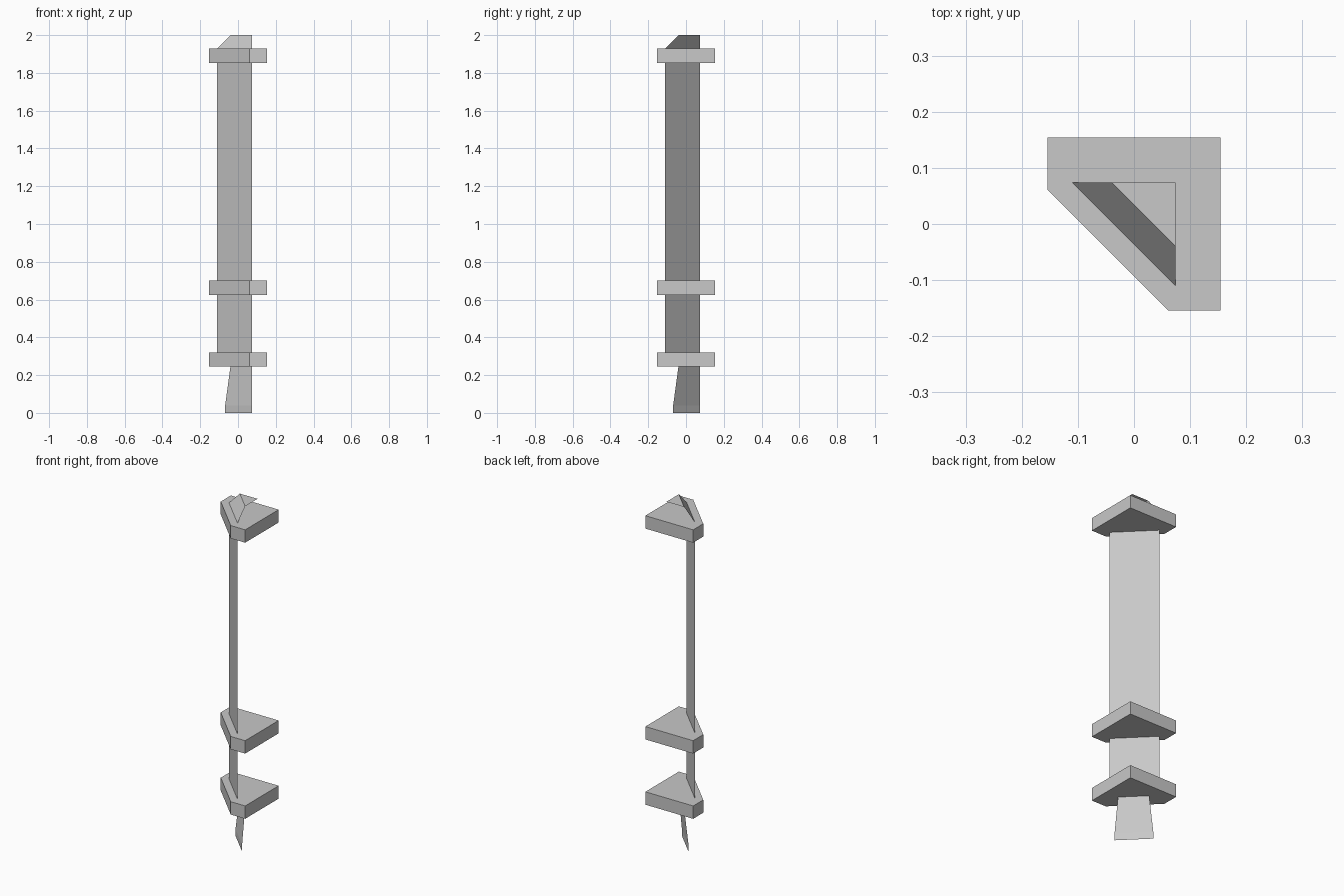
import bpy
import bmesh

cube = bpy.data.objects.get("Cube")
if cube:
    bpy.data.objects.remove(cube, do_unlink=True)

grey = bpy.data.materials.new("light_grey")
grey.use_nodes = True
colour = (0.58, 0.58, 0.58, 1)
grey.diffuse_color = colour
grey.node_tree.nodes["Principled BSDF"].inputs["Base Color"].default_value = colour

WALL = 0.074   # where the thin sheets meet the two walls
HALF = 0.154   # half width of a shelf


def finish(name, bm):
    mesh = bpy.data.meshes.new(name)
    bm.to_mesh(mesh)
    bm.free()
    mesh.materials.append(grey)
    obj = bpy.data.objects.new(name, mesh)
    bpy.context.collection.objects.link(obj)


def corner_sheet(name, profile, closed_top=False):
    """Thin sheet across the corner; profile holds (reach, height) pairs."""
    bm = bmesh.new()
    rows = [(bm.verts.new((-r, WALL, z)), bm.verts.new((WALL, -r, z)))
            for r, z in profile]
    for (a, b), (c, d) in zip(rows, rows[1:]):
        bm.faces.new((a, b, d, c))
    if closed_top:
        a, b = rows[-1]
        bm.faces.new((a, b, bm.verts.new((WALL, WALL, profile[-1][1]))))
    finish(name, bm)


def shelf(name, bottom, thickness=0.075):
    """Square corner slab with its front corner cut off."""
    cut = 0.061
    outline = [(-HALF, HALF), (-HALF, cut), (cut, -HALF),
               (HALF, -HALF), (HALF, HALF)]
    bm = bmesh.new()
    base = bm.faces.new([bm.verts.new((x, y, bottom)) for x, y in outline])
    top = bmesh.ops.extrude_face_region(bm, geom=[base])
    verts = [v for v in top["geom"] if isinstance(v, bmesh.types.BMVert)]
    bmesh.ops.translate(bm, verts=verts, vec=(0, 0, thickness))
    bmesh.ops.recalc_face_normals(bm, faces=bm.faces)
    finish(name, bm)


# Three corner slabs
for name, bottom in (("lower_shelf", 0.245), ("middle_shelf", 0.625),
                     ("upper_shelf", 1.853)):
    shelf(name, bottom)

# Flat panels between the slabs
corner_sheet("lower_panel", [(0.11, 0.32), (0.11, 0.625)])
corner_sheet("upper_panel", [(0.11, 0.70), (0.11, 1.853)])

# Flared foot and sloping cap
corner_sheet("foot", [(0.068, 0), (0.068, 0.04), (0.04, 0.245)])
corner_sheet("cap", [(0.11, 1.928), (0.04, 2.0)], closed_top=True)
